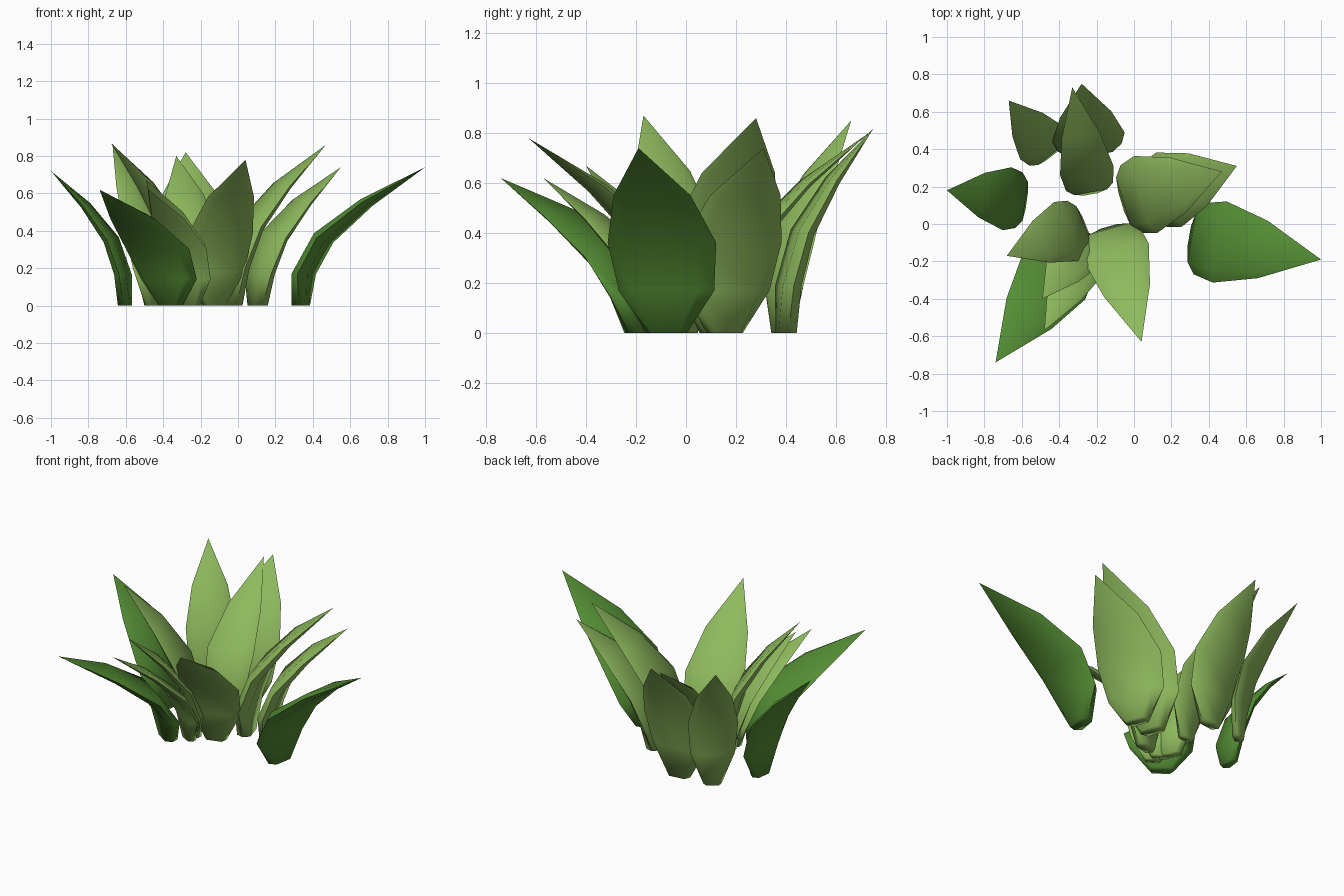
import bpy
import bmesh
from mathutils import Vector
from math import radians

if "Cube" in bpy.data.objects:
    bpy.data.objects.remove(bpy.data.objects["Cube"])


def material(name, color):
    m = bpy.data.materials.new(name)
    m.diffuse_color = color
    m.use_nodes = True
    m.node_tree.nodes["Principled BSDF"].inputs["Base Color"].default_value = m.diffuse_color
    return m


LIGHT = material("light_leaf_green", (0.27, 0.49, 0.11, 1))
DEEP = material("deep_leaf_green", (0.09, 0.27, 0.035, 1))

# Leaf profile per ring: height fraction, outward fraction, width fraction, half thickness
RINGS = [
    (0.00, 0.00, 0.36, 0.040),
    (0.23, 0.025, 0.88, 0.042),
    (0.49, 0.185, 1.00, 0.035),
    (0.745, 0.53, 0.71, 0.022),
]
# Flattened lens cross-section: (side, thickness)
SECTION = [(1, 0), (0.7, 1), (-0.7, 1), (-1, 0), (-0.7, -1), (0.7, -1)]


def leaf(name, base, tip, width, mat):
    base, tip = Vector((*base, 0)), Vector(tip)
    run = Vector((tip.x - base.x, tip.y - base.y, 0))
    out = run.normalized()
    side = Vector((-out.y, out.x, 0))
    bm = bmesh.new()
    rings = []
    for h, f, w, t in RINGS:
        c = base + run * f + Vector((0, 0, tip.z * h))
        # Thickness runs square to the bending leaf, except at the flat foot
        norm = out.copy()
        if h > 0.3:
            slope = run.length * (1.0 if h < 0.6 else 1.6)
            norm = (out * tip.z - Vector((0, 0, slope))).normalized()
        rings.append([bm.verts.new(c + side * (s * w * width / 2)
                                   + norm * (k * t * width / 0.43))
                      for s, k in SECTION])
    n = len(SECTION)
    top = bm.verts.new(tip)
    for i in range(n):
        j = (i + 1) % n
        for a, b in zip(rings, rings[1:]):
            bm.faces.new((a[i], a[j], b[j], b[i]))
        bm.faces.new((rings[-1][i], rings[-1][j], top))
    bm.faces.new(rings[0])
    bmesh.ops.recalc_face_normals(bm, faces=bm.faces)
    me = bpy.data.meshes.new(name)
    bm.to_mesh(me)
    bm.free()
    me.materials.append(mat)
    ob = bpy.data.objects.new(name, me)
    bpy.context.collection.objects.link(ob)
    bpy.ops.object.select_all(action='DESELECT')
    ob.select_set(True)
    bpy.context.view_layer.objects.active = ob
    bpy.ops.object.shade_smooth_by_angle(angle=radians(80))


# Leaves: name, foot position, tip position, width, colour
LEAVES = [
    ("left_outer_leaf", (-0.605, 0.125), (-1.00, 0.18, 0.72), 0.34, DEEP),
    ("right_outer_leaf", (0.335, -0.075), (1.00, -0.19, 0.74), 0.44, DEEP),
    ("front_left_outer_leaf", (-0.36, -0.185), (-0.74, -0.74, 0.62), 0.41, DEEP),
    ("back_left_leaf", (-0.455, 0.385), (-0.67, 0.66, 0.85), 0.29, LIGHT),
    ("back_inner_leaf", (-0.235, 0.185), (-0.33, 0.73, 0.80), 0.29, LIGHT),
    ("back_outer_leaf", (-0.235, 0.40), (-0.28, 0.75, 0.82), 0.39, LIGHT),
    ("right_lower_leaf", (0.105, 0.155), (0.55, 0.31, 0.74), 0.42, LIGHT),
    ("right_upper_leaf", (-0.03, 0.13), (0.47, 0.28, 0.86), 0.43, LIGHT),
    ("front_leaf", (-0.125, -0.045), (0.04, -0.63, 0.78), 0.36, LIGHT),
    ("front_left_lower_leaf", (-0.25, -0.13), (-0.48, -0.57, 0.62), 0.28, LIGHT),
    ("front_left_upper_leaf", (-0.255, -0.07), (-0.49, -0.40, 0.67), 0.30, LIGHT),
    ("left_inner_leaf", (-0.29, -0.01), (-0.68, -0.17, 0.87), 0.34, LIGHT),
]
for spec in LEAVES:
    leaf(*spec)
